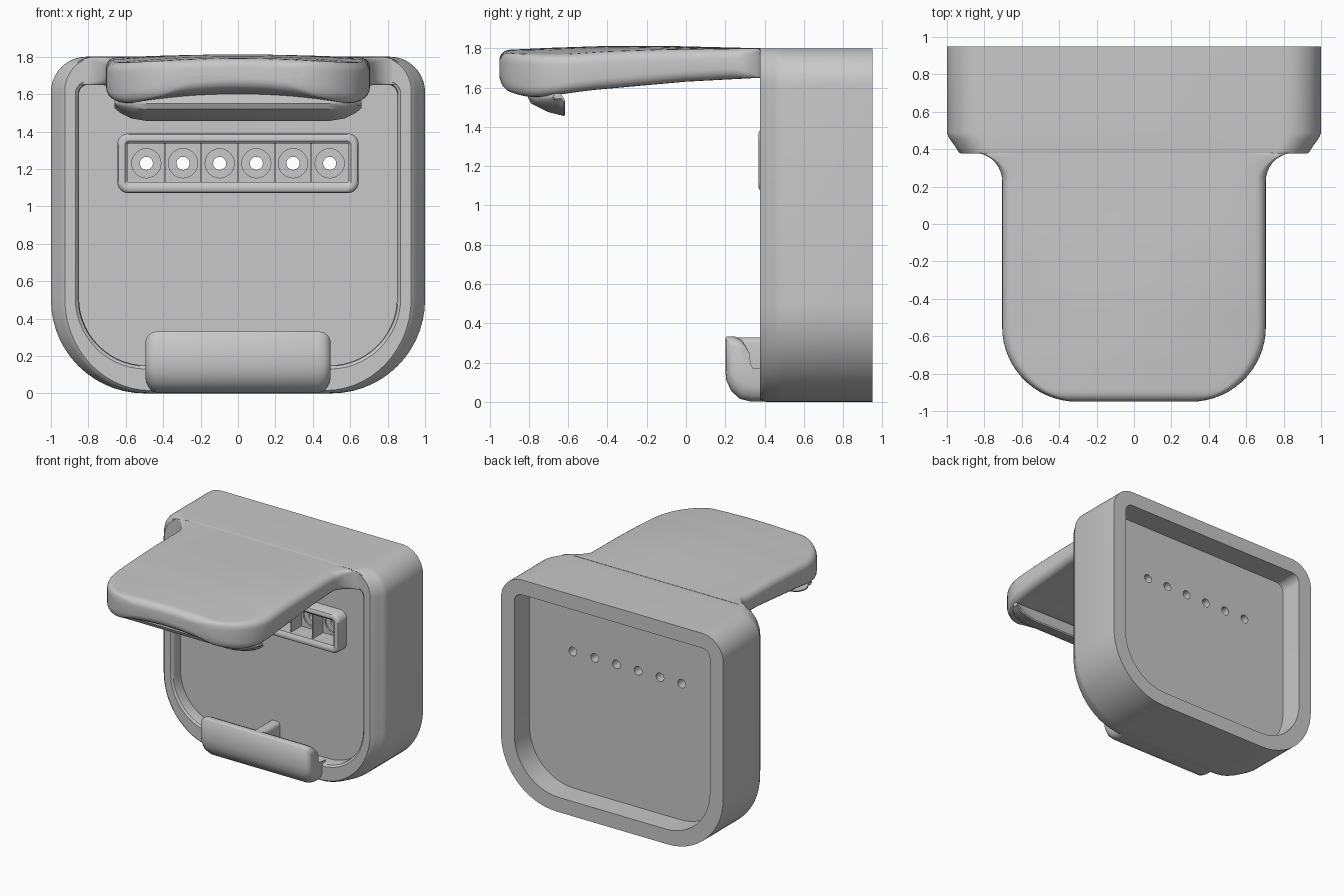
import bpy, bmesh, math
from mathutils import Vector

if "Cube" in bpy.data.objects:
    bpy.data.objects.remove(bpy.data.objects["Cube"])

grey = bpy.data.materials.new("plain_grey")
grey.use_nodes = True
grey.diffuse_color = (0.58, 0.58, 0.58, 1)
grey.node_tree.nodes["Principled BSDF"].inputs["Base Color"].default_value = (0.58, 0.58, 0.58, 1)


def outline(hw, z0, z1, r_top, r_bot, y, taper=1.0, n=14):
    """Rounded rectangle in the xz plane at depth y."""
    corners = [(hw - r_top, z1 - r_top, r_top, 0), (-hw + r_top, z1 - r_top, r_top, 90),
               (-hw + r_bot, z0 + r_bot, r_bot, 180), (hw - r_bot, z0 + r_bot, r_bot, 270)]
    pts = []
    for cx, cz, r, start in corners:
        for i in range(n + 1):
            a = math.radians(start + 90 * i / n)
            pts.append(Vector(((cx + r * math.cos(a)) * taper, y, cz + r * math.sin(a))))
    return pts


def loft(name, rings, angle=35):
    """Skin a list of equal rings and cap both ends."""
    bm = bmesh.new()
    loops = [[bm.verts.new(p) for p in ring] for ring in rings]
    n = len(loops[0])
    for a, b in zip(loops, loops[1:]):
        for i in range(n):
            j = (i + 1) % n
            bm.faces.new((a[i], a[j], b[j], b[i]))
    bm.faces.new(loops[0])
    bm.faces.new(loops[-1])
    bmesh.ops.recalc_face_normals(bm, faces=bm.faces)
    mesh = bpy.data.meshes.new(name)
    bm.to_mesh(mesh)
    bm.free()
    ob = bpy.data.objects.new(name, mesh)
    bpy.context.collection.objects.link(ob)
    mesh.materials.append(grey)
    smooth(ob, angle)
    return ob


def smooth(ob, angle=35):
    bpy.ops.object.select_all(action='DESELECT')
    ob.select_set(True)
    bpy.context.view_layer.objects.active = ob
    bpy.ops.object.shade_smooth_by_angle(angle=math.radians(angle))


def box(name, x0, x1, y0, y1, z0, z1):
    return loft(name, [[Vector((x, y, z)) for x, z in ((x0, z0), (x1, z0), (x1, z1), (x0, z1))]
                       for y in (y0, y1)])


def cut(ob, cutters):
    bpy.context.view_layer.objects.active = ob
    for c in cutters:
        m = ob.modifiers.new("cut", 'BOOLEAN')
        m.operation, m.object, m.solver = 'DIFFERENCE', c, 'EXACT'
        bpy.ops.object.modifier_apply(modifier=m.name)


def cylinder(name, r, y0, y1):
    return loft(name, [outline(r, 1.23 - r, 1.23 + r, r * .999, r * .999, y, n=6) for y in (y0, y1)])


def lerp_table(table, t):
    """Linear interpolation through a short list of (position, value)."""
    for (a, va), (b, vb) in zip(table, table[1:]):
        if t <= b:
            return va + (vb - va) * max(0, (t - a) / (b - a))
    return table[-1][1]


# Body: a case with a shallow front recess and a deeper back recess
body = loft("body", [
    outline(.85, .15, 1.65, .05, .36, .475),
    outline(.85, .15, 1.65, .05, .36, .41),
    outline(.856, .144, 1.656, .06, .37, .388),
    outline(.87, .13, 1.67, .07, .38, .376),
    outline(.985, .015, 1.797, .18, .49, .376, .94),
    outline(1, .004, 1.8, .19, .5, .388, .94),
    outline(1, 0, 1.8, .19, .5, .41, .953),
    outline(1, 0, 1.8, .19, .5, .45, .982),
    outline(1, 0, 1.8, .19, .5, .47, .994),
    outline(1, 0, 1.8, .19, .5, .49),
    outline(1, 0, 1.8, .19, .5, .95),
    outline(.88, .12, 1.68, .07, .4, .95),
    outline(.88, .12, 1.68, .07, .4, .755)])

# Lamp strip: rounded frame round a sunken pocket
strip = loft("lamp_strip", [
    outline(.645, 1.07, 1.39, .06, .06, .6),
    outline(.645, 1.07, 1.39, .06, .06, .39),
    outline(.638, 1.077, 1.383, .055, .055, .376),
    outline(.625, 1.09, 1.37, .045, .045, .369),
    outline(.605, 1.11, 1.35, .025, .025, .371),
    outline(.592, 1.13, 1.335, .008, .008, .384),
    outline(.592, 1.13, 1.335, .008, .008, .53)])
pocket = box("pocket_cutter", -.61, .61, .3, .56, 1.11, 1.35)
cut(body, [pocket])
bpy.data.objects.remove(pocket)

# Six lamp holes with shallow round seats
for i in range(6):
    hole = cylinder("hole_cutter", .035, .3, 1)
    seat = cylinder("seat_cutter", .078, .4, .542)
    hole.location.x = seat.location.x = -.49 + .196 * i
    bpy.context.view_layer.update()
    cut(strip, [seat, hole])
    cut(body, [hole])
    for c in (hole, seat):
        bpy.data.objects.remove(c)
smooth(strip)
smooth(body)
for i in range(5):
    x = -.392 + .196 * i
    box("strip_divider", x - .004, x + .004, .4, .535, 1.125, 1.34)


# Arm: crowned plate reaching forward, swept as cross-sections along y
def arm_section(y):
    if y < -.55:
        w = .305 + math.sqrt(max(0, .16 - (y + .55) ** 2))
    elif y > .23:
        w = .855 - math.sqrt(max(0, .0225 - min(y - .23, .15) ** 2))
    else:
        w = .705
    d = max(0, y + .95)
    end = .05 - math.sqrt(max(0, .05 ** 2 - (.05 - min(d, .05)) ** 2))
    crown = lerp_table([(-.6, .04), (.38, 0)], y)
    arch = lerp_table([(-.95, .09), (-.8, .06), (-.6, 0)], y)
    top = lerp_table([(-.95, 1.79), (-.7, 1.802), (-.4, 1.812), (-.1, 1.812), (.38, 1.8)], y)
    low = lerp_table([(-.95, 1.54), (-.8, 1.542), (-.5, 1.585), (0, 1.63), (.38, 1.65)], y)
    r = .055 if y < .25 else .055 - .045 * min(1, (y - .25) / .13)

    def z_top(x):
        # follows the body's rounded shoulder where the arm flares out
        shoulder = max(0, abs(x) / .94 - .81)
        fall = .19 - math.sqrt(.19 ** 2 - shoulder ** 2)
        return top - end - crown * (x / .705) ** 2 - fall

    def z_low(x):
        return low + end + arch * max(0, 1 - (x / .62) ** 2)

    pts, n, m = [], 16, 5
    for i in range(n):
        x = (w - r) * (2 * i / n - 1)
        pts.append((x, z_top(x)))
    for i in range(m + 1):
        a = math.pi / 2 * (1 - i / m)
        pts.append((w - r + r * math.cos(a), z_top(w - r) - r + r * math.sin(a)))
    for i in range(m):
        a = -math.pi / 2 * i / m
        pts.append((w - r + r * math.cos(a), z_low(w - r) + r + r * math.sin(a)))
    for i in range(n):
        x = (w - r) * (1 - 2 * i / n)
        pts.append((x, z_low(x)))
    for i in range(m + 1):
        a = -math.pi / 2 * (1 + i / m)
        pts.append((r - w + r * math.cos(a), z_low(w - r) + r + r * math.sin(a)))
    for i in range(m):
        a = math.pi - math.pi / 2 * i / m
        pts.append((r - w + r * math.cos(a), z_top(w - r) - r + r * math.sin(a)))
    return [Vector((x, y, z)) for x, z in pts]


front = [-.55 - .4 * math.cos(math.radians(a)) for a in range(0, 91, 6)]
middle = [-.55 + .78 * i / 10 for i in range(1, 11)]
fillet = [.23 + .15 * math.sin(math.radians(a)) for a in range(10, 91, 10)]
loft("arm", [arm_section(y) for y in front + middle + fillet], 50)

# Hook: wedge under the front of the arm, fading out at its ends
hook = []
for x, drop, back in ((-.66, .07, .13), (-.63, .045, .09), (-.57, .015, .03), (-.48, 0, 0),
                      (.48, 0, 0), (.57, .015, .03), (.63, .045, .09), (.66, .07, .13)):
    profile = [(-.79 + back, 1.62), (-.805 + back, 1.55), (-.79 + back, 1.52 + drop * .3),
               (-.7 + back / 2, 1.475 + drop), (-.62, 1.455 + drop), (-.615, 1.465 + drop),
               (-.635, 1.53 + drop / 2), (-.65, 1.62)]
    hook.append([Vector((x, y, z)) for y, z in profile])
loft("arm_hook", hook)

# Bottom lip: upturned ledge along the front edge, rounded in at its ends
lip_profile = [(.42, .002), (.33, .002), (.275, .015), (.23, .055), (.205, .11), (.2, .16),
               (.2, .325), (.207, .332), (.25, .332), (.285, .315), (.305, .28),
               (.312, .18), (.325, .155), (.42, .145)]
ends = [(.495, .08), (.49, .055), (.478, .03), (.46, .01), (.43, 0)]
lip = []
for x, s in [(-x, s) for x, s in ends] + ends[::-1]:
    lip.append([Vector((x, .42 - (.42 - y) * (1 - s * 2), s + z * (1 - s * 5)))
                for y, z in lip_profile])
loft("bottom_lip", lip, 50)

# Rib joining the lip to the front panel
loft("lip_rib", [outline(.045, .1, .328, .03, .005, y, n=5) for y in (.25, .5)])
